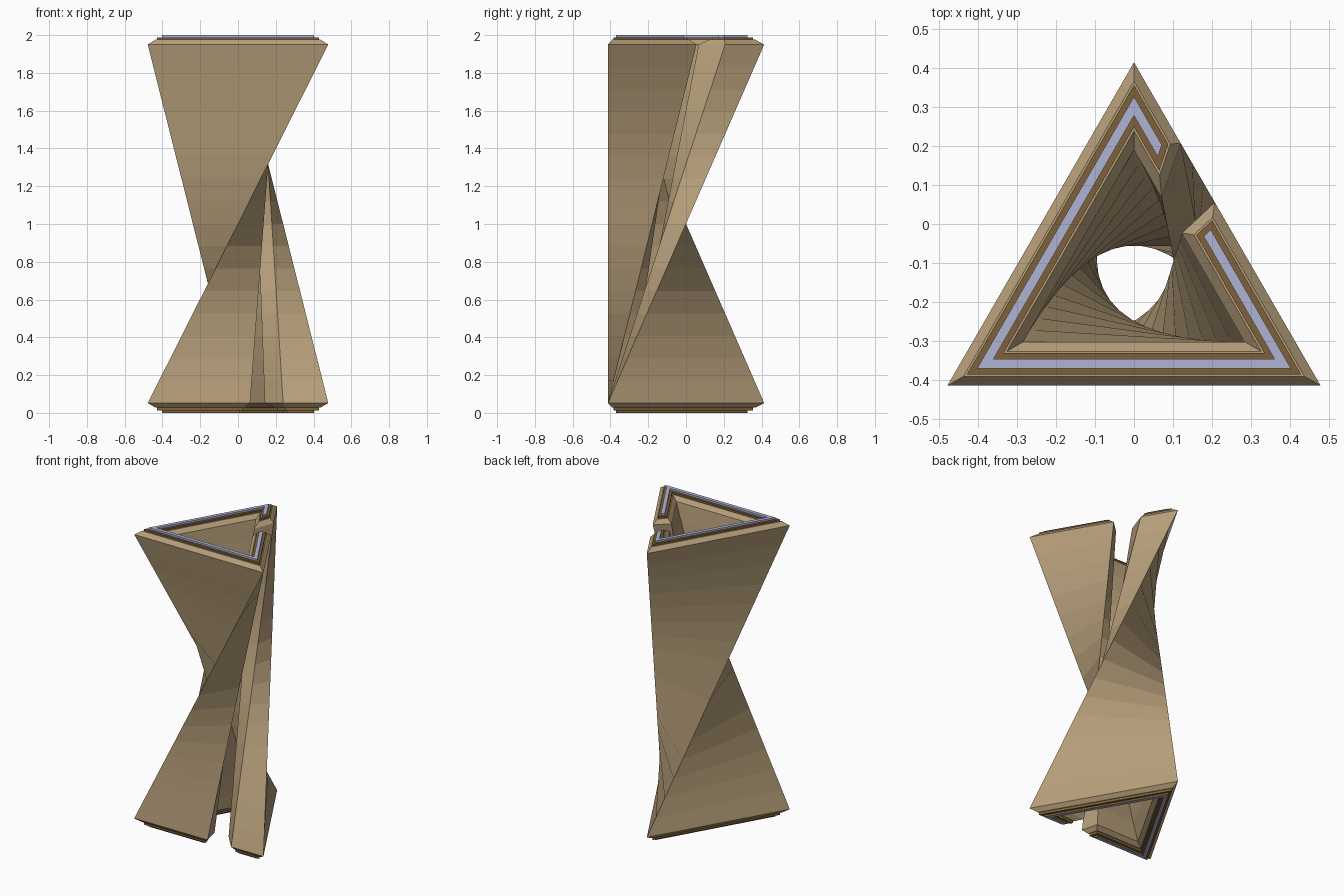
import bpy, bmesh, math
from mathutils import Vector, Matrix

if "Cube" in bpy.data.objects:
    bpy.data.objects.remove(bpy.data.objects["Cube"])

CENTRE = Vector((0, -0.138))   # axis of the twist
RADIUS = 0.552                 # corner distance from the axis
INNER = 0.594                  # inner outline relative to the outer one
GAP = (0.567, 0.75)            # slot limits along the front edge
STEPS = 16
LOW, HIGH = 0.052, 1.95        # ends of the twisted part


def material(name, colour):
    m = bpy.data.materials.new(name)
    m.diffuse_color = (*colour, 1)
    m.use_nodes = True
    m.node_tree.nodes["Principled BSDF"].inputs["Base Color"].default_value = m.diffuse_color
    return m


TAN = material("tan", (0.47, 0.345, 0.195))
BROWN = material("brown", (0.205, 0.12, 0.042))
BLUE = material("pale_blue", (0.43, 0.456, 0.658))


def polar(deg):
    a = math.radians(deg)
    return Vector((math.cos(a), math.sin(a))) * RADIUS


# Slotted triangular outline, counterclockwise: outer path then inner path back
left, right, back = polar(210), polar(330), polar(90)
outer = [left.lerp(right, GAP[1]), right, back, left, left.lerp(right, GAP[0])]
outline = outer + [p * INNER for p in reversed(outer)]
turn = Matrix.Rotation(math.radians(120), 2)
outline_top = [turn @ p for p in outline]


def inset(poly, d):
    """Move every edge of the outline inward by d with mitred corners."""
    result = []
    n = len(poly)
    for i, p in enumerate(poly):
        a = (p - poly[i - 1]).normalized()
        b = (poly[(i + 1) % n] - p).normalized()
        na, nb = Vector((-a.y, a.x)), Vector((-b.y, b.x))
        result.append(p + (na + nb) * (d / (1 + na.dot(nb))))
    return result


def loft(name, layers, side, cap=None):
    """Skin a stack of (outline, height) layers and close both ends."""
    bm = bmesh.new()
    rings = [[bm.verts.new((p.x + CENTRE.x, p.y + CENTRE.y, z)) for p in poly]
             for poly, z in layers]
    n = len(outline)
    for low, high in zip(rings, rings[1:]):
        for i in range(n):
            j = (i + 1) % n
            bm.faces.new((low[i], low[j], high[j], high[i]))
    for ring, is_top in ((rings[0], False), (rings[-1], True)):
        for i in range(n // 2 - 1):
            quad = [ring[i], ring[i + 1], ring[n - 2 - i], ring[n - 1 - i]]
            f = bm.faces.new(quad if is_top else quad[::-1])
            f.material_index = 1 if cap else 0
    mesh = bpy.data.meshes.new(name)
    bm.to_mesh(mesh)
    bm.free()
    mesh.materials.append(side)
    if cap:
        mesh.materials.append(cap)
    ob = bpy.data.objects.new(name, mesh)
    bpy.context.collection.objects.link(ob)
    return ob


# Twisted hollow body with straight corner edges and bevelled ends
layers = [(inset(outline, 0.024), LOW - 0.024)]
for k in range(STEPS + 1):
    t = k / STEPS
    layers.append(([a.lerp(b, t) for a, b in zip(outline, outline_top)],
                   LOW + (HIGH - LOW) * t))
layers.append((inset(outline_top, 0.024), HIGH + 0.026))
loft("twisted_body", layers, TAN)

# Stepped trim and pale strip on each end
for label, poly, z0, z1, z2, edge in (
        ("top", outline_top, HIGH + 0.02, 1.988, 2.0, BLUE),
        ("bottom", outline, LOW - 0.02, 0.012, 0.0, BROWN)):
    for part, d, za, zb, side, cap in (
            ("trim", 0.029, z0, z1, BROWN, None),
            ("strip", 0.044, z1 - (z2 - z1) * 0.2, z2, edge, BLUE)):
        shape = inset(poly, d)
        loft(label + "_" + part, [(shape, min(za, zb)), (shape, max(za, zb))],
             side, cap)
